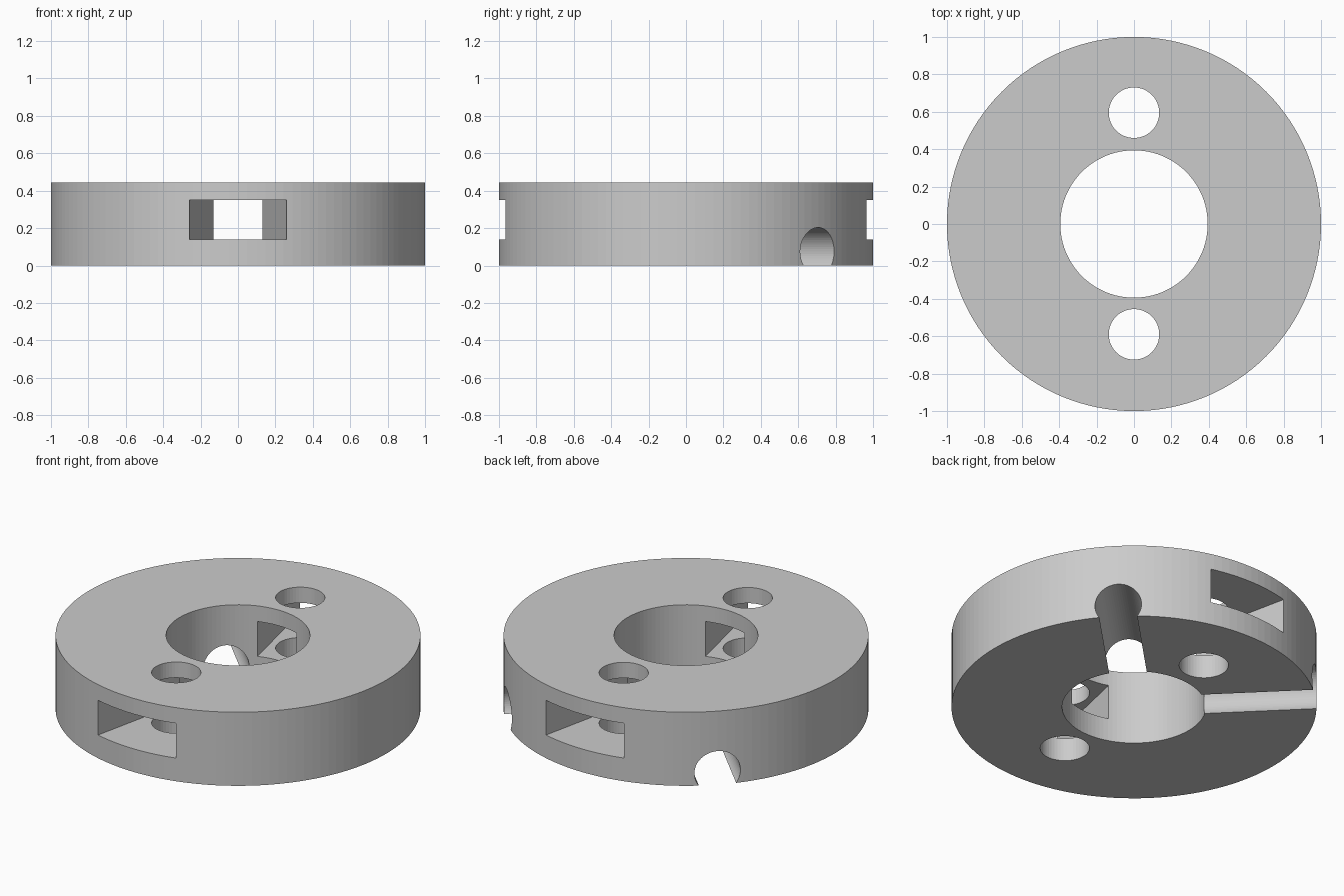
import bpy, bmesh, math
from mathutils import Matrix, Vector

if "Cube" in bpy.data.objects:
    bpy.data.objects.remove(bpy.data.objects["Cube"], do_unlink=True)

HEIGHT = 0.445

grey = bpy.data.materials.new("plain grey")
grey.use_nodes = True
grey.diffuse_color = (0.6, 0.6, 0.6, 1)
grey.node_tree.nodes["Principled BSDF"].inputs["Base Color"].default_value = (0.6, 0.6, 0.6, 1)


def add_object(name, bm):
    bmesh.ops.recalc_face_normals(bm, faces=bm.faces)
    mesh = bpy.data.meshes.new(name)
    bm.to_mesh(mesh)
    bm.free()
    mesh.materials.append(grey)
    obj = bpy.data.objects.new(name, mesh)
    bpy.context.collection.objects.link(obj)
    return obj


def cylinder(name, radius, depth, sides, matrix):
    bm = bmesh.new()
    bmesh.ops.create_cone(bm, cap_ends=True, segments=sides, radius1=radius,
                          radius2=radius, depth=depth, matrix=matrix)
    return add_object(name, bm)


def tapered_slot(name, side):
    # Plan outline widens from the bore to the rim
    bm = bmesh.new()
    plan = [(-0.093, 0.2), (0.093, 0.2), (0.29, 1.1), (-0.29, 1.1)]
    face = bm.faces.new([bm.verts.new((x, side * y, 0.14)) for x, y in plan])
    top = bmesh.ops.extrude_face_region(bm, geom=[face])["geom"]
    verts = [v for v in top if isinstance(v, bmesh.types.BMVert)]
    bmesh.ops.translate(bm, verts=verts, vec=Vector((0, 0, 0.21)))
    return add_object(name, bm)


def upright(y=0):
    return Matrix.Translation((0, y, HEIGHT / 2))


# Disc body
ring = cylinder("ring_body", 1, HEIGHT, 128, upright())

# Central bore and the two vertical holes
cutters = [cylinder("bore_cutter", 0.394, 1, 96, upright())]
for y in (0.595, -0.59):
    cutters.append(cylinder("hole_cutter", 0.135, 1, 48, upright(y)))

# Tapered slots through front and back
for side in (-1, 1):
    cutters.append(tapered_slot("slot_cutter", side))

# Round channels open at the underside, on the two back diagonals
for angle in (45, 135):
    turn = Matrix.Rotation(math.radians(angle), 4, 'Z')
    lay = Matrix.Rotation(math.radians(90), 4, 'Y')
    place = turn @ Matrix.Translation((0.65, 0, 0.075)) @ lay
    cutters.append(cylinder("channel_cutter", 0.128, 1.1, 64, place))

# Cut everything out of the body
bpy.context.view_layer.objects.active = ring
for cutter in cutters:
    cutter.hide_render = True
    mod = ring.modifiers.new("cut", 'BOOLEAN')
    mod.operation = 'DIFFERENCE'
    mod.solver = 'EXACT'
    mod.object = cutter
    bpy.ops.object.modifier_apply(modifier=mod.name)
    bpy.data.objects.remove(cutter, do_unlink=True)
